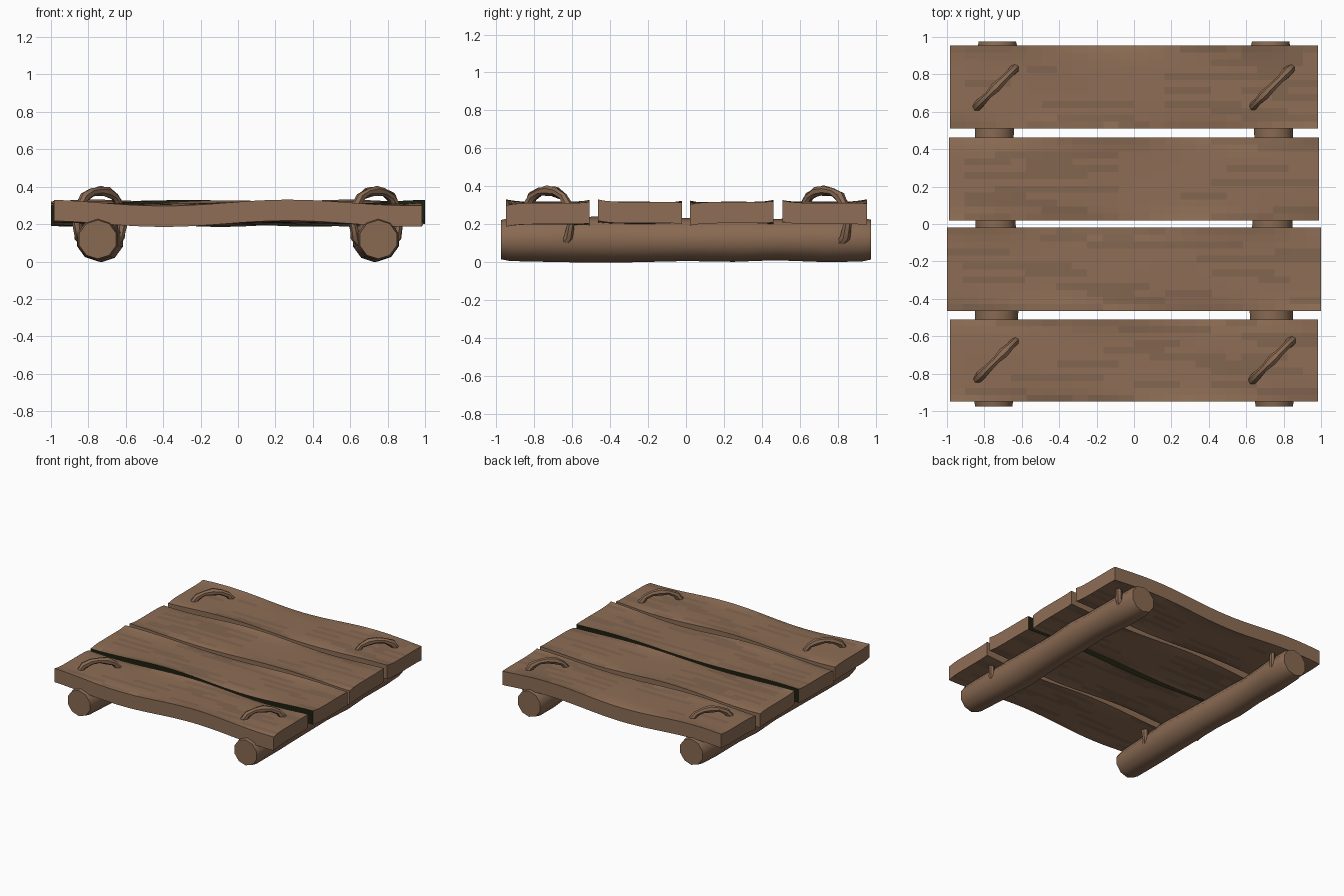
import bpy, bmesh, math, random
from mathutils import Vector

random.seed(4)
cube = bpy.data.objects.get("Cube")
if cube:
    bpy.data.objects.remove(cube, do_unlink=True)


def material(name, rgb):
    m = bpy.data.materials.new(name)
    m.use_nodes = True
    m.diffuse_color = (*rgb, 1)
    m.node_tree.nodes["Principled BSDF"].inputs["Base Color"].default_value = (*rgb, 1)
    return m


WOOD = material("plank brown", (0.27, 0.155, 0.092))
GRAIN = material("grain brown", (0.225, 0.132, 0.08))
LOG = material("log brown", (0.25, 0.143, 0.085))
DARK = material("gap dark", (0.012, 0.014, 0.005))


def finish(name, bm, mats, angle=None):
    bmesh.ops.recalc_face_normals(bm, faces=bm.faces)
    mesh = bpy.data.meshes.new(name)
    bm.to_mesh(mesh)
    bm.free()
    for m in mats:
        mesh.materials.append(m)
    ob = bpy.data.objects.new(name, mesh)
    bpy.context.collection.objects.link(ob)
    if angle:
        bpy.ops.object.select_all(action="DESELECT")
        ob.select_set(True)
        bpy.context.view_layer.objects.active = ob
        bpy.ops.object.shade_smooth_by_angle(angle=math.radians(angle))
    return ob


def plank(name, y0, y1, half, phase, dark_sides):
    """Box cut into a grid, with gently warped long edges and grain streaks."""
    bm = bmesh.new()
    bmesh.ops.create_cube(bm, size=2)
    cuts = [("x", i / 12) for i in range(-11, 12)] + [("y", j / 6) for j in range(-5, 6)]
    for axis, c in cuts:
        n = Vector((1, 0, 0)) if axis == "x" else Vector((0, 1, 0))
        geom = bm.verts[:] + bm.edges[:] + bm.faces[:]
        bmesh.ops.bisect_plane(bm, geom=geom, plane_co=n * c, plane_no=n)
    bm.normal_update()
    # streaks run lengthwise: each row has a few darker stretches
    streaks = {}
    for row in range(12):
        streaks[row] = [(s, s + random.uniform(0.2, 0.5))
                        for s in (random.uniform(-1, 0.8) for _ in range(2))]
    for f in bm.faces:
        c = f.calc_center_median()
        if abs(f.normal.z) > 0.5:
            row = int((c.y + 1) * 6)
            f.material_index = int(any(a < c.x < b for a, b in streaks[row]))
        elif dark_sides and abs(f.normal.y) > 0.5:
            f.material_index = 2
    for v in bm.verts:
        x, t, s = v.co.x, v.co.y, v.co.z
        wave = 0.004 * math.sin(5 * x + phase)
        edge = abs(t) ** 4 * 0.013 * math.sin(4.5 * x + phase * 2 + t)
        v.co = (x * half, (y0 + y1) / 2 + t * (y1 - y0) / 2,
                0.258 + s * 0.056 + wave + edge)
    finish(name, bm, [WOOD, GRAIN, DARK])


def tube(name, path, radii, sides, side_axis, mat, angle):
    """Closed tube through the points of a flat path, with capped ends."""
    bm = bmesh.new()
    rings = []
    for i, (p, r) in enumerate(zip(path, radii)):
        a, b = path[max(i - 1, 0)], path[min(i + 1, len(path) - 1)]
        up = side_axis.cross((b - a).normalized())
        rings.append([bm.verts.new(p + r * (math.cos(q) * side_axis + math.sin(q) * up))
                      for q in (math.tau * (k + 0.5) / sides for k in range(sides))])
    for lo, hi in zip(rings, rings[1:]):
        for k in range(sides):
            n = (k + 1) % sides
            bm.faces.new((lo[k], lo[n], hi[n], hi[k]))
    bm.faces.new(rings[0])
    bm.faces.new(rings[-1])
    return finish(name, bm, [mat], angle)


# Deck planks, front to back
plank("front_plank", -0.95, -0.51, 0.985, 0.6, False)
plank("front_middle_plank", -0.465, -0.02, 1.0, 2.1, True)
plank("back_middle_plank", 0.02, 0.462, 0.99, 3.7, False)
plank("back_plank", 0.51, 0.955, 0.985, 5.2, False)

# Log runners and the bent pegs that hold the deck on them
LOG_PROFILE = [(-0.975, 0.104), (-0.93, 0.113), (-0.65, 0.119), (-0.4, 0.122),
               (0, 0.113), (0.25, 0.117), (0.47, 0.109), (0.75, 0.119),
               (0.93, 0.115), (0.975, 0.105)]
PEG_HALF = [(0.11, 0.09), (0.155, 0.13), (0.172, 0.2), (0.155, 0.29),
            (0.115, 0.345), (0.06, 0.37)]
peg_arc = [(-d, z) for d, z in PEG_HALF] + [(0, 0.377)] + PEG_HALF[::-1]
diagonal = Vector((1, 1, 0)).normalized()
across = Vector((1, -1, 0)).normalized()

for side, sx in (("left", 1), ("right", -1)):
    path = [Vector((sx * (0.74 + 0.01 * math.sin(5 * y)), y, 0.118)) for y, _ in LOG_PROFILE]
    tube(side + "_log", path, [r for _, r in LOG_PROFILE], 10, Vector((1, 0, 0)), LOG, 38)
    for end, sy in (("front", -1), ("back", 1)):
        base = Vector((sx * 0.738, sy * 0.73, 0))
        path = [base + diagonal * d + Vector((0, 0, z)) for d, z in peg_arc]
        radii = [0.024 + 0.005 * math.sin(2.3 * i + sx + sy) for i in range(len(path))]
        tube(f"{end}_{side}_peg", path, radii, 7, across, LOG, 45)
